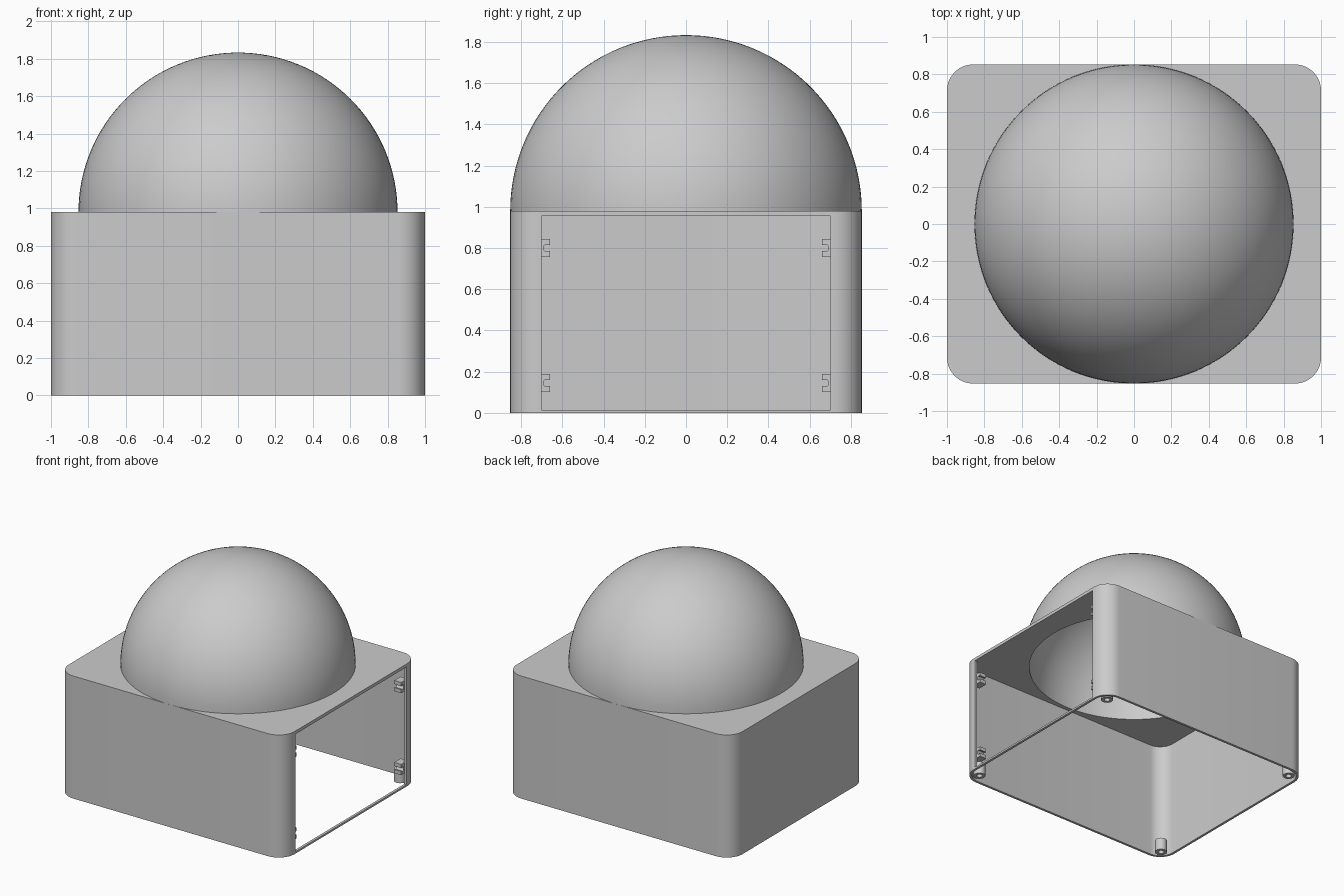
import bpy, bmesh
from math import sin, cos, pi

cube = bpy.data.objects.get("Cube")
if cube:
    bpy.data.objects.remove(cube, do_unlink=True)

grey = bpy.data.materials.new("plain grey")
grey.use_nodes = True
COLOUR = (0.6, 0.6, 0.6, 1)
grey.diffuse_color = COLOUR
grey.node_tree.nodes["Principled BSDF"].inputs["Base Color"].default_value = COLOUR

HX, HY, TOP = 1.0, 0.853, 0.98      # half length, half width, box height
WALL, CORNER = 0.02, 0.14
DOME_OUT, DOME_IN = 0.853, 0.80


def finish(name, bm):
    bmesh.ops.recalc_face_normals(bm, faces=bm.faces)
    mesh = bpy.data.meshes.new(name)
    bm.to_mesh(mesh)
    bm.free()
    mesh.materials.append(grey)
    ob = bpy.data.objects.new(name, mesh)
    bpy.context.collection.objects.link(ob)
    return ob


def smooth(ob):
    bpy.ops.object.select_all(action='DESELECT')
    ob.select_set(True)
    bpy.context.view_layer.objects.active = ob
    bpy.ops.object.shade_smooth_by_angle(angle=pi / 6)


def prism(name, outline, offset):
    """Extrude a closed outline of 3D points along an offset."""
    bm = bmesh.new()
    face = bm.faces.new([bm.verts.new(p) for p in outline])
    ext = bmesh.ops.extrude_face_region(bm, geom=[face], use_keep_orig=True)
    moved = [g for g in ext["geom"] if isinstance(g, bmesh.types.BMVert)]
    bmesh.ops.translate(bm, vec=offset, verts=moved)
    return finish(name, bm)


def rounded(hx, hy, r, z, steps=12):
    pts = []
    for q, (sx, sy) in enumerate([(1, 1), (-1, 1), (-1, -1), (1, -1)]):
        for i in range(steps + 1):
            a = (q + i / steps) * pi / 2
            pts.append((sx * (hx - r) + r * cos(a), sy * (hy - r) + r * sin(a), z))
    return pts


def circle(x, y, z, r, n):
    return [(x + r * cos(2 * pi * i / n), y + r * sin(2 * pi * i / n), z) for i in range(n)]


def lathe(name, profile, n, closed):
    """Spin an (r, z) profile around the z axis."""
    bm = bmesh.new()
    vs = [bm.verts.new((r, 0, z)) for r, z in profile]
    pairs = list(zip(vs, vs[1:])) + ([(vs[-1], vs[0])] if closed else [])
    edges = [bm.edges.new(p) for p in pairs]
    bmesh.ops.spin(bm, geom=vs + edges, cent=(0, 0, 0), axis=(0, 0, 1),
                   angle=2 * pi, steps=n, use_duplicate=False)
    bmesh.ops.remove_doubles(bm, verts=bm.verts, dist=1e-5)
    return finish(name, bm)


def cut(target, cutter):
    mod = target.modifiers.new("cut", 'BOOLEAN')
    mod.operation, mod.solver, mod.object = 'DIFFERENCE', 'EXACT', cutter
    bpy.context.view_layer.objects.active = target
    bpy.ops.object.modifier_apply(modifier=mod.name)
    bpy.data.objects.remove(cutter, do_unlink=True)


# Box shell: open below, with a doorway on +x and a round hole under the dome
box = prism("box_shell", rounded(HX, HY, CORNER, 0), (0, 0, TOP))
cut(box, prism("cavity", rounded(HX - WALL, HY - WALL, CORNER - WALL, -0.1),
               (0, 0, TOP - WALL + 0.1)))
cut(box, prism("doorway", [(0.9, -0.7, 0.015), (0.9, 0.7, 0.015),
                           (0.9, 0.7, 0.955), (0.9, -0.7, 0.955)], (0.2, 0, 0)))
cut(box, prism("dome_hole", circle(0, 0, 0.9, DOME_IN, 96), (0, 0, 0.2)))
smooth(box)

# Hollow dome: outer and inner hemispheres
N = 32
outer = [(DOME_OUT * cos(i / N * pi / 2), TOP + DOME_OUT * sin(i / N * pi / 2)) for i in range(N + 1)]
inner = [(DOME_IN * cos(i / N * pi / 2), TOP + DOME_IN * sin(i / N * pi / 2)) for i in range(N + 1)]
smooth(lathe("dome_outside", outer, 96, False))
lining = lathe("dome_lining", inner, 96, False)
lining.data.flip_normals()
smooth(lining)

# Screw posts in the bottom corners, and notched clips beside the doorway
for sy, side in ((-1, "front"), (1, "back")):
    for sx, end in ((-1, "right"), (1, "left")):
        post = lathe(f"screw_post_{side}_{end}",
                     [(0.045, 0), (0.045, 0.1), (0.022, 0.1), (0.022, 0)], 24, True)
        post.location = (sx * 0.905, sy * 0.758, 0)
        smooth(post)
    for z, level in ((0.145, "lower"), (0.8, "upper")):
        notch = [(0.672 + 0.02 * sin(i * pi / 8), 0.02 * cos(i * pi / 8)) for i in range(9)]
        shape = [(0.74, 0.043), (0.66, 0.043), (0.66, 0.014)] + notch[1:-1] \
            + [(0.66, -0.014), (0.74, -0.043)]
        shape.insert(-1, (0.66, -0.043))
        prism(f"clip_{side}_{level}", [(0.92, sy * y, z + dz) for y, dz in shape], (0.062, 0, 0))
